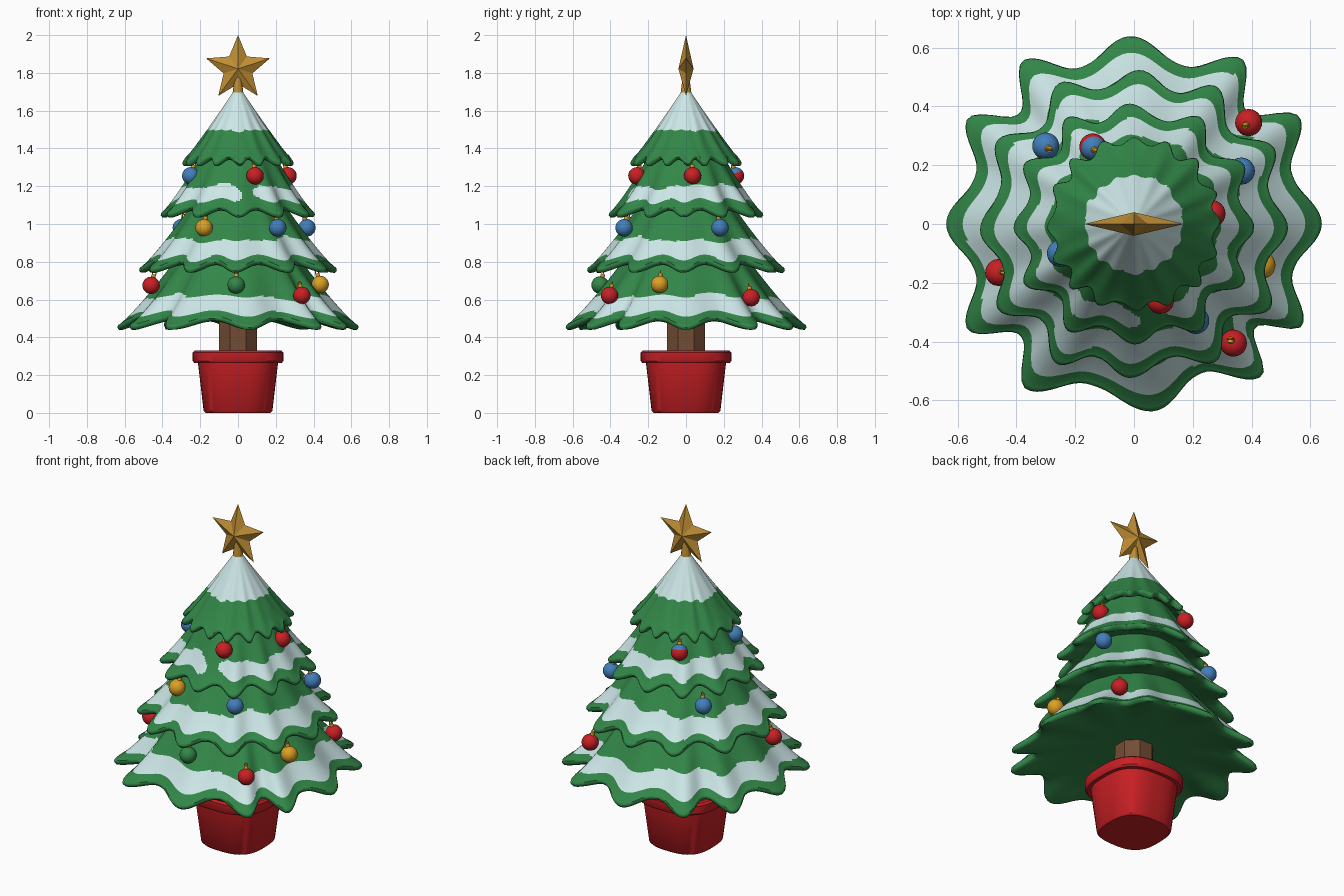
import bpy, bmesh, math, random
from mathutils import Vector

random.seed(4)
if "Cube" in bpy.data.objects:
    bpy.data.objects.remove(bpy.data.objects["Cube"])


def material(name, rgb):
    m = bpy.data.materials.new(name)
    m.use_nodes = True
    m.diffuse_color = (*rgb, 1)
    m.node_tree.nodes["Principled BSDF"].inputs["Base Color"].default_value = (*rgb, 1)
    return m


GREEN = material("pine green", (0.032, 0.24, 0.065))
SNOW = material("snow", (0.61, 0.80, 0.80))
RED = material("red", (0.58, 0.014, 0.018))
BROWN = material("bark brown", (0.17, 0.073, 0.034))
BLUE = material("blue", (0.055, 0.21, 0.49))
YELLOW = material("yellow", (0.72, 0.35, 0.017))
GOLD = material("star gold", (0.52, 0.27, 0.035))


def finish(name, bm, mats, smooth=None):
    bmesh.ops.recalc_face_normals(bm, faces=bm.faces)
    me = bpy.data.meshes.new(name)
    bm.to_mesh(me)
    bm.free()
    for m in mats:
        me.materials.append(m)
    ob = bpy.data.objects.new(name, me)
    bpy.context.collection.objects.link(ob)
    if smooth:
        bpy.ops.object.select_all(action='DESELECT')
        bpy.context.view_layer.objects.active = ob
        ob.select_set(True)
        bpy.ops.object.shade_smooth_by_angle(angle=math.radians(smooth))
    return ob


def loft(rows, segs, point, paint=None):
    """Closed skin through rings; point(row, angle) gives a position."""
    bm = bmesh.new()
    angles = [math.tau * i / segs for i in range(segs)]
    rings = [[bm.verts.new(point(row, a)) for a in angles] for row in rows]
    for k in range(len(rows) - 1):
        for i in range(segs):
            j = (i + 1) % segs
            f = bm.faces.new((rings[k][i], rings[k][j], rings[k + 1][j], rings[k + 1][i]))
            if paint:
                f.material_index = paint(rows[k], rows[k + 1], angles[i])
    bm.faces.new(rings[0])
    bm.faces.new(rings[-1])
    return bm


# Pot and soil: rounded square section
def rounded_square(row, a):
    r, z = row
    n = 2.8
    k = r / (abs(math.cos(a)) ** n + abs(math.sin(a)) ** n) ** (1 / n)
    return (k * math.cos(a), k * math.sin(a), z)


pot = [(0.172, 0), (0.182, 0.01), (0.212, 0.265), (0.232, 0.265), (0.24, 0.275),
       (0.24, 0.32), (0.23, 0.33), (0.205, 0.33), (0.198, 0.29)]
finish("pot", loft(pot, 48, rounded_square), [RED], 40)
finish("soil", loft([(0.2, 0.285), (0.2, 0.295)], 48, rounded_square), [BROWN])

# Trunk
finish("trunk", loft([(0.11, 0.28), (0.108, 0.6)], 8,
                     lambda p, a: (p[0] * math.cos(a + math.pi / 8),
                                   p[0] * math.sin(a + math.pi / 8), p[1])), [BROWN])


# Branch tiers: pleated skirts with a thick hem and a snow band
def tier(name, top, hem, power, count, pleat, droop, snow, jitter=None, gap=None):
    (r0, z0), (r1, z1) = top, hem
    jitter = jitter or [random.uniform(-3, 3) for _ in range(count)]
    tips = [360 * i / count + j for i, j in enumerate(jitter)]
    tips = [tips[-1] - 360] + tips + [tips[0] + 360]

    def lobe(a):
        d = math.degrees(a)
        for lo, hi in zip(tips, tips[1:]):
            if lo <= d <= hi:
                c = 0.5 + 0.5 * math.cos(math.tau * (d - lo) / (hi - lo))
                return 2 * c ** 1.25 - 0.9
        return 1

    # each row: position down the skirt, radius, height, is on top
    rows = []
    for k in range(45):
        s = k / 44
        rows.append((s, r0 + (r1 - r0) * s, z1 + (z0 - z1) * (1 - s) ** power, True))
    rows += [(1, r1 + 0.003, z1 - 0.012, False), (1, r1 - 0.006, z1 - 0.024, False),
             (0.97, r1 - 0.025, z1 - 0.026, False)]
    for k in range(1, 8):
        s = 1 - k / 7
        rows.append((s, 0.09 + (r1 - 0.115) * s, z1 + 0.03 - 0.05 * s * s, False))

    def point(row, a):
        s, r, z, _ = row
        w = lobe(a)
        r += w * pleat * s ** 2 * (1 - 0.35 * math.cos(4 * a))
        return (r * math.cos(a), r * math.sin(a), z - w * droop * s ** 3)

    def paint(row, nxt, a):
        if not nxt[3]:
            return 0
        s = (row[0] + nxt[0]) / 2
        wob = 0.02 * math.sin(3 * a + 9 * z1) + 0.016 * math.sin(7 * a + 5 * z1)
        lo, hi = snow[0] + wob, snow[1] + wob * 0.4
        if gap:
            d = abs((math.degrees(a) - gap[0] + 180) % 360 - 180) - gap[1]
            if d < 0:
                return 0
            cut = (1 - min(1, d / 9) ** 0.5) * (hi - lo) / 2
            lo, hi = lo + cut, hi - cut
        return int(lo <= s <= hi)

    finish(name, loft(rows, 192, point, paint), [GREEN, SNOW], 50)


tier("bottom_tier", (0.2, 1.0), (0.6, 0.49), 1.2, 12, 0.05, 0.024, (0.69, 0.89),
     jitter=[0, 2.6, -3, 1, 4, -2, 0, 2, -3, 5.5, 10, -1])
tier("lower_tier", (0.15, 1.25), (0.495, 0.79), 1.2, 12, 0.036, 0.022, (0.66, 0.89))
tier("upper_tier", (0.12, 1.5), (0.385, 1.08), 1.2, 12, 0.03, 0.02, (0.65, 0.85),
     gap=(278.5, 5))
tier("top_tier", (0.025, 1.7), (0.28, 1.35), 1.1, 16, 0.017, 0.018, (-1, 0.55))


# Baubles: ball, cap and hanging ring, leaning towards the tree
def bauble(name, x, y, z, mat, r=0.046, cap_mat=None):
    bm = bmesh.new()
    bmesh.ops.create_uvsphere(bm, u_segments=24, v_segments=14, radius=r)
    for f in bm.faces:
        f.material_index = 2 if cap_mat and f.calc_center_median().z > r * 0.45 else 0
    made = bmesh.ops.create_cone(bm, cap_ends=True, segments=12, radius1=0.012,
                                 radius2=0.011, depth=0.018)["verts"]
    bmesh.ops.translate(bm, verts=made, vec=(0, 0, r + 0.005))
    for f in {f for v in made for f in v.link_faces}:
        f.material_index = 1
    grid = []
    for i in range(12):
        a = math.tau * i / 12
        grid.append([bm.verts.new(((0.009 + 0.003 * math.cos(b)) * math.cos(a),
                                   0.003 * math.sin(b),
                                   r + 0.02 + (0.009 + 0.003 * math.cos(b)) * math.sin(a)))
                     for b in [math.tau * k / 6 for k in range(6)]])
    for i in range(12):
        for k in range(6):
            n, m = (i + 1) % 12, (k + 1) % 6
            bm.faces.new((grid[i][k], grid[n][k], grid[n][m], grid[i][m])).material_index = 1
    ob = finish(name, bm, [mat, YELLOW, cap_mat or mat], 40)
    ob.location = (x, y, z)
    lean = Vector((-x, -y, 0)).normalized() * 0.28 + Vector((0, 0, 1))
    ob.rotation_euler = Vector((0, 0, 1)).rotation_difference(lean).to_euler()


bauble("red_bauble_top_front", 0.09, -0.26, 1.255, RED)
bauble("red_bauble_top_left", 0.265, 0.035, 1.255, RED)
bauble("blue_bauble_top_right", -0.25, -0.1, 1.255, BLUE)
bauble("two_tone_bauble_top_back", -0.14, 0.262, 1.255, RED, cap_mat=BLUE)
bauble("yellow_bauble_middle_front", -0.18, -0.315, 0.98, YELLOW)
bauble("blue_bauble_middle_front", 0.21, -0.328, 0.98, BLUE)
bauble("blue_bauble_middle_left", 0.365, 0.18, 0.98, BLUE)
bauble("blue_bauble_middle_back", -0.3, 0.265, 0.98, BLUE)
bauble("red_bauble_low_right", -0.46, -0.165, 0.675, RED)
bauble("red_bauble_low_front", 0.338, -0.405, 0.622, RED)
bauble("green_bauble_low_front", -0.01, -0.455, 0.677, GREEN)
bauble("yellow_bauble_low_left", 0.435, -0.14, 0.68, YELLOW)
bauble("red_bauble_low_back", 0.39, 0.345, 0.61, RED)

# Star: ten-sided outline raised to a point front and back
bm = bmesh.new()
rim = []
for i in range(10):
    a = math.pi / 2 + math.tau * i / 10
    r = 0.08 if i % 2 else 0.178
    rim.append(bm.verts.new((r * math.cos(a), 0, 1.822 + r * math.sin(a))))
for side in (-1, 1):
    peak = bm.verts.new((0, side * 0.04, 1.822))
    for i in range(10):
        bm.faces.new((rim[i], rim[(i + 1) % 10], peak))
finish("star", bm, [GOLD])

# Star socket
finish("star_socket", loft([(0.03, 1.68), (0.018, 1.78)], 12,
                           lambda p, a: (p[0] * math.cos(a), p[0] * math.sin(a), p[1])),
       [GOLD], 40)
